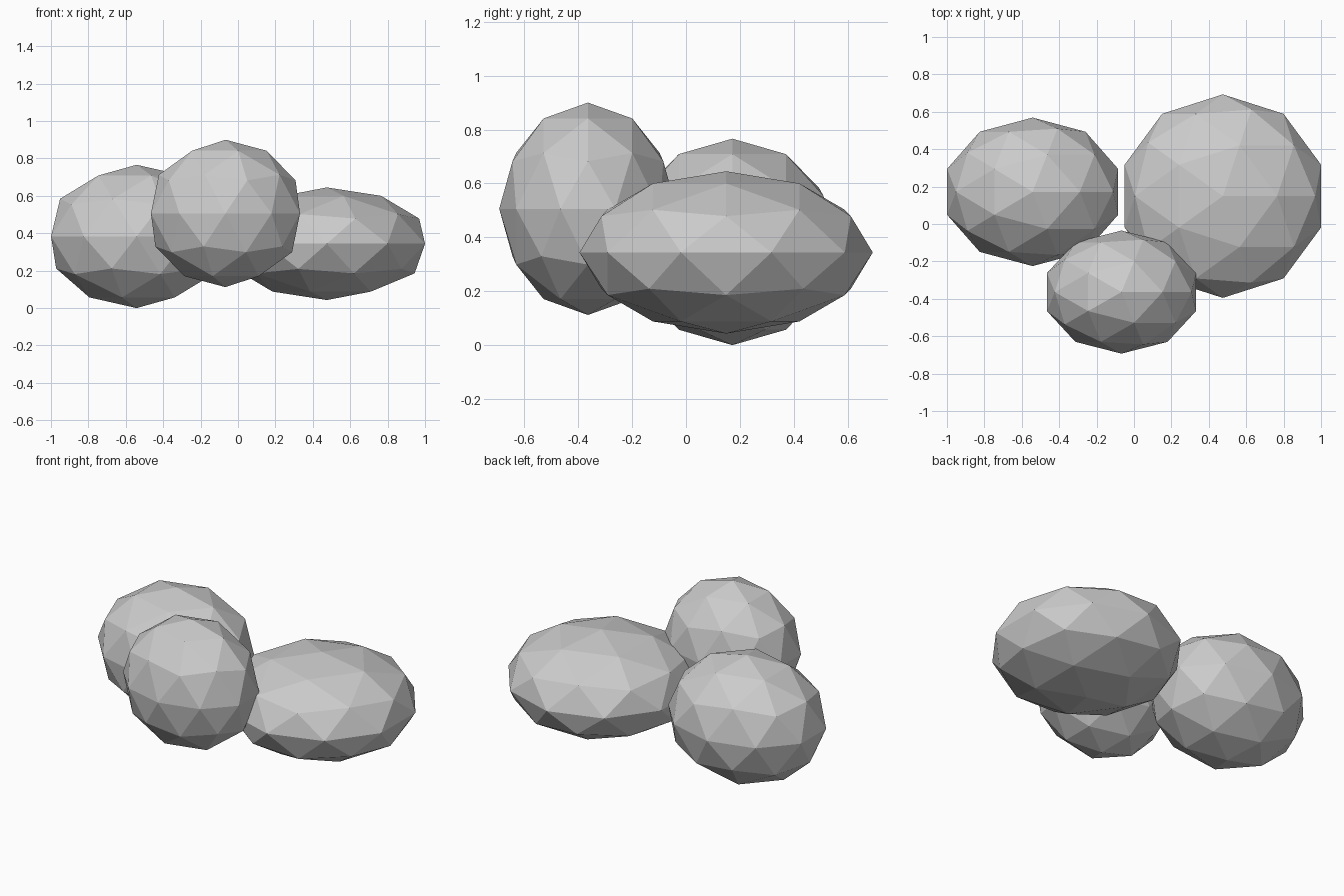
import bpy

if "Cube" in bpy.data.objects:
    bpy.data.objects.remove(bpy.data.objects["Cube"])

# Each stone: name, centre, radii (low-poly spheres squashed per axis)
STONES = [
    ("left_stone",  (-0.542, 0.172, 0.383), (0.481, 0.397, 0.383)),
    ("front_stone", (-0.067, -0.364, 0.506), (0.419, 0.329, 0.394)),
    ("right_stone", (0.475, 0.149, 0.344), (0.552, 0.544, 0.301)),
]


def add_stone(name, centre, radii):
    bpy.ops.mesh.primitive_ico_sphere_add(subdivisions=2, radius=1, location=centre)
    stone = bpy.context.object
    stone.name = name
    stone.scale = radii
    bpy.ops.object.transform_apply(location=False, rotation=False, scale=True)
    bpy.ops.object.shade_flat()


for stone in STONES:
    add_stone(*stone)
